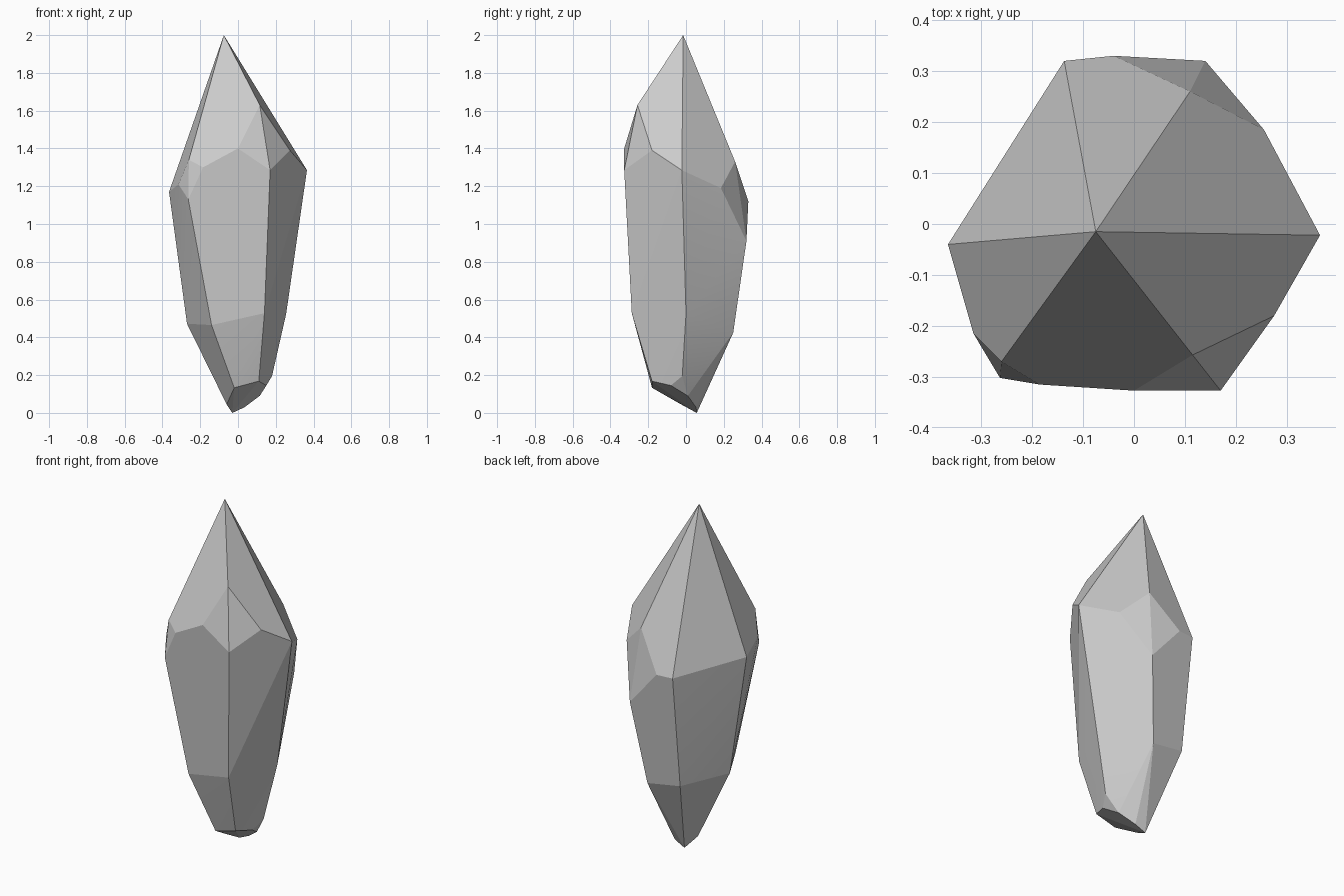
import bpy, bmesh, math

if "Cube" in bpy.data.objects:
    bpy.data.objects.remove(bpy.data.objects["Cube"])

# corner points of the crystal, grouped by facet level
tip = [(-.075, -.015, 2.0)]
shoulder = [(-.365, -.04, 1.17), (-.137, .32, 1.12), (.365, -.022, 1.285)]
back_chamfer = [(.11, .26, 1.33), (.255, .185, 1.19), (.14, .32, .91), (-.04, .33, 1.12)]
right_chamfer = [(.275, -.18, 1.39), (.115, -.257, 1.63), (0, -.327, 1.40), (.17, -.327, 1.285)]
left_chamfer = [(-.315, -.215, 1.21), (-.26, -.27, 1.34), (-.185, -.315, 1.30), (-.263, -.302, 1.13)]
waist = [(-.27, -.02, .472), (-.14, -.258, .465), (.14, -.287, .528),
         (.255, 0, .525), (.075, .25, .425), (-.13, .24, .457)]
base = [(-.02, -.18, .133), (.11, -.18, .168), (.15, -.08, .145), (.18, -.02, .195),
        (.115, .01, .09), (.035, .053, .03), (-.03, .057, 0), (-.06, -.026, .045)]

# crystal body: convex skin over the corners
bm = bmesh.new()
for p in tip + shoulder + back_chamfer + right_chamfer + left_chamfer + waist + base:
    bm.verts.new(p)
bmesh.ops.convex_hull(bm, input=bm.verts[:])
loose = [v for v in bm.verts if not v.link_faces]
bmesh.ops.delete(bm, geom=loose, context='VERTS')
# merge nearly flat triangles into facets
bmesh.ops.dissolve_limit(bm, angle_limit=math.radians(4), verts=bm.verts[:], edges=bm.edges[:])
bmesh.ops.recalc_face_normals(bm, faces=bm.faces[:])

mesh = bpy.data.meshes.new("crystal")
bm.to_mesh(mesh)
bm.free()
crystal = bpy.data.objects.new("crystal", mesh)
bpy.context.collection.objects.link(crystal)

# single pale grey stone colour
stone = bpy.data.materials.new("pale_grey_stone")
stone.diffuse_color = (.6, .6, .6, 1)
stone.use_nodes = True
stone.node_tree.nodes["Principled BSDF"].inputs["Base Color"].default_value = stone.diffuse_color
mesh.materials.append(stone)

# crisp facets, soft only across very shallow creases
bpy.context.view_layer.objects.active = crystal
crystal.select_set(True)
bpy.ops.object.shade_smooth_by_angle(angle=math.radians(8))
